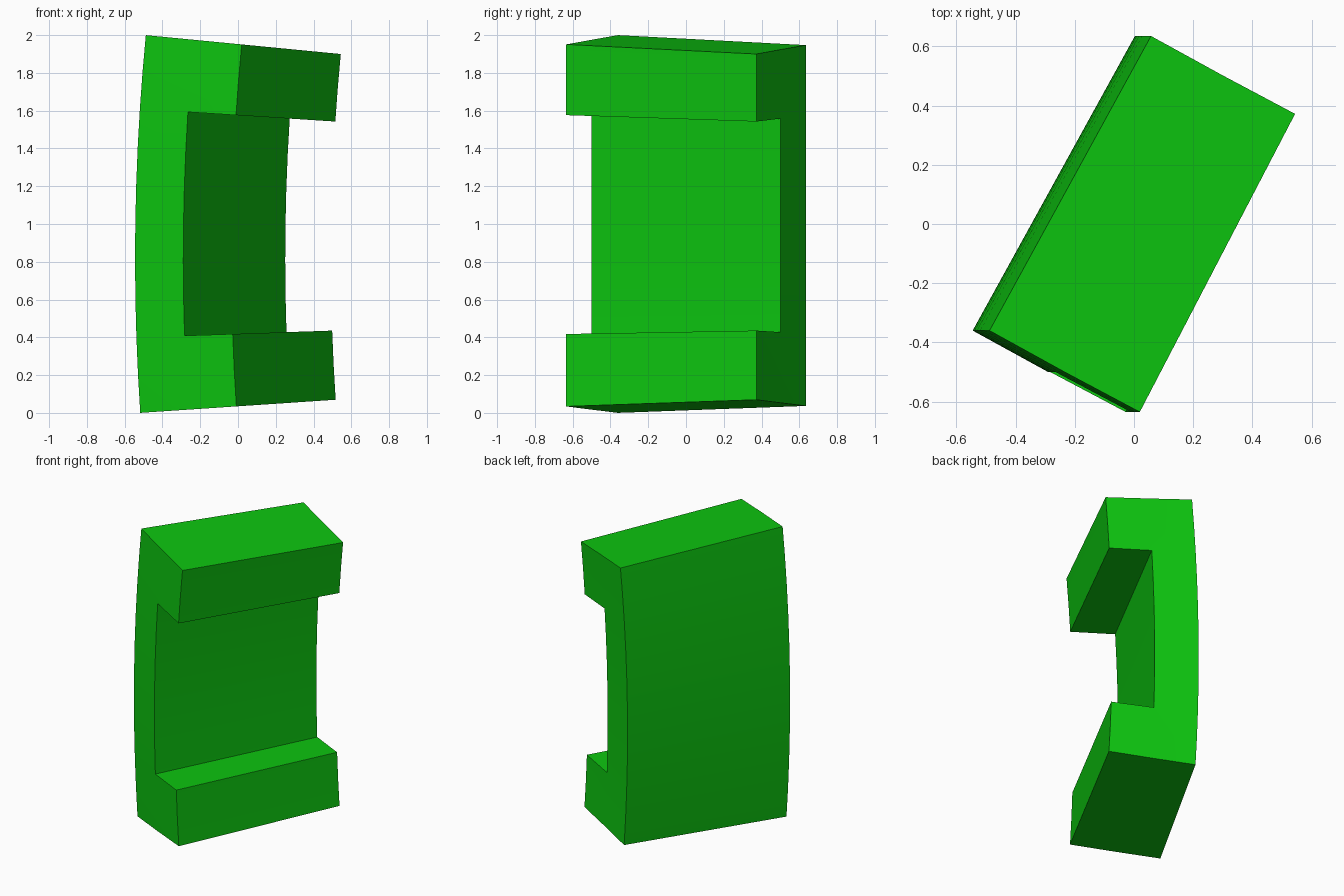
import bpy
import bmesh
import math

if "Cube" in bpy.data.objects:
    bpy.data.objects.remove(bpy.data.objects["Cube"], do_unlink=True)

# Plain green material
green = bpy.data.materials.new("bright green")
green.use_nodes = True
colour = (0.004, 0.56, 0.005, 1.0)
green.diffuse_color = colour
green.node_tree.nodes["Principled BSDF"].inputs["Base Color"].default_value = colour

# Slanted plan outline: (x, y) at back, recess floor and front, for both ends
PLAN = [
    [(-0.545, -0.36), (-0.29, -0.50), (-0.035, -0.635)],
    [(0.003, 0.635), (0.25, 0.50), (0.492, 0.372)],
]

# Bend about a distant axis parallel to y
AXIS_X, AXIS_Z = 11.7, 0.82
BOTTOM, LOW_LEDGE, HIGH_LEDGE, TOP = -0.067, -0.0343, 0.0645, 0.0965


def spread(a, b, n):
    return [a + (b - a) * i / n for i in range(n)]


LIP, MID = 2, 6
angles = (spread(BOTTOM, LOW_LEDGE, LIP) + spread(LOW_LEDGE, HIGH_LEDGE, MID)
          + spread(HIGH_LEDGE, TOP, LIP) + [TOP])


def bent(end, depth, row):
    x, y = PLAN[end][depth]
    r, a = AXIS_X - x, angles[row]
    return (AXIS_X - r * math.cos(a), y, AXIS_Z + r * math.sin(a))


# Full back slab, with front lips only at the bottom and top
rows = len(angles) - 1
cells = {(0, r) for r in range(rows)}
cells |= {(1, r) for r in range(rows) if r < LIP or r >= LIP + MID}

bm = bmesh.new()
verts = {}


def vert(end, depth, row):
    key = (end, depth, row)
    if key not in verts:
        verts[key] = bm.verts.new(bent(*key))
    return verts[key]


for d, r in cells:
    corners = [(d, r), (d + 1, r), (d + 1, r + 1), (d, r + 1)]
    # End faces
    for end in (0, 1):
        bm.faces.new([vert(end, *c) for c in corners])
    # Long faces wherever the neighbouring cell is empty
    neighbours = [(d, r - 1), (d + 1, r), (d, r + 1), (d - 1, r)]
    for i, n in enumerate(neighbours):
        if n not in cells:
            a, b = corners[i], corners[(i + 1) % 4]
            bm.faces.new([vert(0, *a), vert(0, *b), vert(1, *b), vert(1, *a)])

bmesh.ops.recalc_face_normals(bm, faces=bm.faces[:])
mesh = bpy.data.meshes.new("curved_bracket")
bm.to_mesh(mesh)
bm.free()
mesh.materials.append(green)

bracket = bpy.data.objects.new("curved_bracket", mesh)
bpy.context.collection.objects.link(bracket)
bpy.ops.object.select_all(action="DESELECT")
bracket.select_set(True)
bpy.context.view_layer.objects.active = bracket
bpy.ops.object.shade_smooth_by_angle(angle=math.radians(30))
